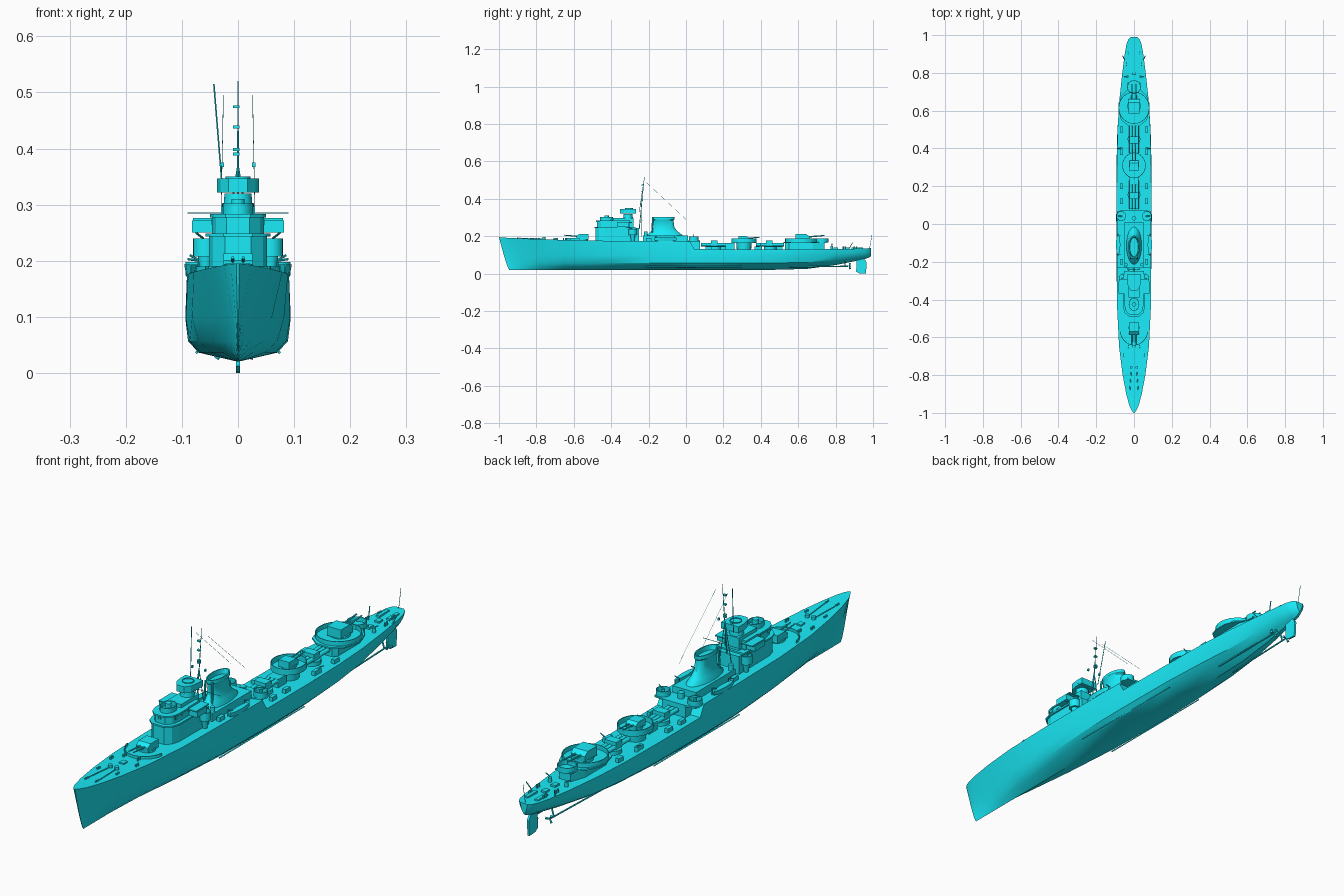
import bpy, bmesh, math
from mathutils import Vector

paint = bpy.data.materials.new("cyan_paint")
paint.diffuse_color = (0.01, 0.84, 0.95, 1)


def make(name, verts, faces, smooth=None):
    me = bpy.data.meshes.new(name)
    me.from_pydata(verts, [], faces)
    me.materials.append(paint)
    bm = bmesh.new()
    bm.from_mesh(me)
    bmesh.ops.recalc_face_normals(bm, faces=bm.faces)
    bm.to_mesh(me)
    bm.free()
    ob = bpy.data.objects.new(name, me)
    bpy.context.collection.objects.link(ob)
    if smooth:
        bpy.context.view_layer.objects.active = ob
        ob.select_set(True)
        bpy.ops.object.shade_smooth_by_angle(angle=math.radians(smooth))
        ob.select_set(False)
    return ob


def loft(name, rings, caps=True, smooth=None):
    n = len(rings[0])
    verts = [p for r in rings for p in r]
    faces = [(i * n + j, i * n + (j + 1) % n, (i + 1) * n + (j + 1) % n, (i + 1) * n + j)
             for i in range(len(rings) - 1) for j in range(n)]
    if caps:
        faces += [tuple(range(n)), tuple(range(len(verts) - n, len(verts)))]
    return make(name, verts, faces, smooth)


def prism(name, outline, z0, z1):
    return loft(name, [[(x, y, z) for x, y in outline] for z in (z0, z1)])


def sym(half):
    # full outline from its right-hand half
    return half + [(-x, y) for x, y in reversed(half) if x > 1e-6]


def box(name, x, y, z, sx, sy, sz):
    a, b = sx / 2, sy / 2
    return prism(name, [(x - a, y - b), (x + a, y - b), (x + a, y + b), (x - a, y + b)], z, z + sz)


def oval(x, y, z, rx, ry, n=20):
    return [(x + rx * math.cos(2 * math.pi * i / n), y + ry * math.sin(2 * math.pi * i / n), z) for i in range(n)]


def cyl(name, x, y, z0, z1, r0, r1=None, n=16):
    r1 = r0 if r1 is None else r1
    return loft(name, [oval(x, y, z0, r0, r0, n), oval(x, y, z1, r1, r1, n)], smooth=35)


def tub(name, x, y, z0, z1, r, ry=None, n=20):
    # open splinter shield with a floor
    ry, t = ry or r, 0.003
    return loft(name, [oval(x, y, z0, r, ry, n), oval(x, y, z1, r, ry, n),
                       oval(x, y, z1, r - t, ry - t, n), oval(x, y, z0 + 0.003, r - t, ry - t, n)], smooth=35)


def tube(name, p0, p1, r0, r1=None, n=8):
    p0, p1 = Vector(p0), Vector(p1)
    q = (p1 - p0).to_track_quat('Z', 'Y')
    ring = lambda c, r: [c + q @ Vector(p) for p in oval(0, 0, 0, r, r, n)]
    return loft(name, [ring(p0, r0), ring(p1, r0 if r1 is None else r1)], smooth=40)


# Hull stations: y, deck z, keel z, then half widths at bilge, turn, waterline, deck
stations = [
    (-1.0, .195, .02, .001, .001, .001, .003), (-.985, .194, .02, .001, .002, .004, .013),
    (-.96, .192, .02, .002, .004, .008, .025), (-.9, .189, .02, .005, .010, .018, .041),
    (-.8, .185, .02, .012, .023, .035, .060), (-.65, .180, .02, .027, .046, .060, .079),
    (-.45, .176, .02, .048, .070, .082, .089), (-.2, .174, .02, .066, .086, .093, .091),
    (.02, .173, .02, .070, .089, .094, .091), (.045, .131, .02, .070, .089, .094, .092),
    (.3, .130, .02, .066, .087, .093, .091), (.5, .130, .021, .052, .077, .088, .087),
    (.65, .130, .026, .034, .062, .076, .078), (.8, .131, .046, .022, .044, .058, .062),
    (.9, .133, .066, .016, .032, .045, .049), (.955, .135, .078, .012, .024, .034, .039),
    (.978, .136, .086, .009, .017, .025, .030), (.99, .136, .094, .003, .008, .012, .016)]
rings = []
for y, zd, zk, *w in stations:
    rake = .055 * max(0, (-.6 - y) / .4) ** 1.5
    half = []
    for x, t in zip([0] + w, (0, .15, .34, .72, None)):
        z = zd if t is None else zk + t * (.128 - zk)
        half.append((x, y + rake * (1 - ((z - zk) / (zd - zk)) ** .8), z))
    rings.append(half + [(-a, b, c) for a, b, c in reversed(half[1:])])
loft("hull", rings, smooth=30)

# Rudder, shafts, propellers, bilge keels
prof = [(.912, .085), (.91, .012), (.925, .002), (.962, 0), (.966, .06), (.95, .085)]
loft("rudder", [[(x, y, z) for y, z in prof] for x in (-.004, .004)])
for s in (-1, 1):
    tube("propeller_shaft", (s * .035, .55, .035), (s * .03, .87, .04), .003)
    tube("shaft_strut", (s * .03, .85, .04), (s * .02, .85, .075), .003)
    for k in range(3):
        a = k * 2.094
        tube("propeller_blade", (s * .03, .873, .04),
             (s * .03 + .016 * math.cos(a), .877, .04 + .016 * math.sin(a)), .002, .005)
    tube("bilge_keel", (s * .074, -.22, .037), (s * .073, .3, .037), .003, n=4)


# Bridge tower, wings and director
def tower(name, y0, y1, w, z0, z1):
    prism(name, sym([(w * .45, y0), (w * .85, y0 + .02), (w, y0 + .05), (w, y1)]), z0, z1)


tower("bridge_base", -.485, -.25, .052, .17, .243)
tower("bridge_deck", -.49, -.27, .058, .243, .249)
tower("bridge_upper", -.475, -.30, .046, .249, .283)
tower("bridge_roof", -.482, -.37, .050, .277, .283)
tub("bridge_rangefinder_tub", 0, -.425, .283, .302, .028, .035)
cyl("bridge_rangefinder", 0, -.425, .283, .31, .012)
box("chart_house", 0, -.335, .249, .06, .11, .048)
cyl("director_column", 0, -.31, .295, .32, .026, .024)
tower("director_house", -.352, -.268, .037, .322, .347)
tub("director_top", 0, -.305, .34, .35, .022)
for s in (-1, 1):
    box("bridge_wing", s * .063, -.335, .25, .038, .06, .022)
    box("bridge_wing_deck", s * .055, -.33, .272, .05, .08, .004)
    tub("signal_tub", s * .058, -.285, .208, .24, .022)
    cyl("signal_tub_post", s * .058, -.285, .172, .21, .008, .014)
    tube("signal_gun", (s * .062, -.285, .24), (s * .075, -.32, .25), .002)
    for y in (-.44, -.40, -.36):
        box("bridge_window", s * .0465, y, .264, .002, .02, .010)
for i in range(-2, 3):
    box("bridge_front_window", i * .008, -.4755, .264, .005, .002, .010)

# Funnel with raked cap
fun = [(.172, -.11, .045, .115), (.205, -.115, .040, .098), (.222, -.115, .032, .075),
       (.245, -.118, .027, .056), (.285, -.122, .026, .055), (.290, -.122, .029, .061),
       (.303, -.122, .028, .061), (.303, -.122, .024, .055), (.285, -.122, .022, .050)]
loft("funnel", [oval(0, y, z, rx, ry, 24) for z, y, rx, ry in fun], smooth=35)
box("funnel_deckhouse", 0, -.11, .17, .10, .24, .033)
for s in (-1, 1):
    tube("steam_pipe", (s * .018, -.182, .2), (s * .014, -.178, .298), .004)
    cyl("deck_ventilator", s * .042, -.215, .2, .225, .009)

# Mast, slanted pole, yards and aerials
tube("mast", (0, -.25, .24), (0, -.222, .52), .0025, .0008)
for s in (-1, 1):
    tube("mast_leg", (s * .028, -.24, .2), (0, -.238, .37), .0015)
    tube("aerial", (s * .026, -.22, .495), (s * .03, 0, .29), .0005, n=4)
    box("yard_block", s * .028, -.24, .367, .006, .008, .008)
tube("slanted_pole", (-.028, -.25, .33), (-.043, -.222, .515), .0014)
tube("yard", (-.09, -.232, .285), (.09, -.232, .285), .001)
for z in (.388, .396, .436, .472):
    box("mast_fitting", -.003, -.234, z, .012, .010, .005)


# Twin gun mounts with faceted shields
def gun(name, y, z, d, k=1.0):
    prof = [(-.040, 0), (.034, 0), (.036, .022), (.018, .036), (-.040, .036)]
    cyl(name + "_base", 0, y, z - .006, z + .004, .036 * k)
    loft(name + "_shield", [[(s * k * .03, y + d * a * k, z + b * k) for a, b in prof] for s in (-1, 1)])
    for s in (-1, 1):
        tube(name + "_barrel", (s * .011 * k, y + d * .02 * k, z + .02 * k),
             (s * .011 * k, y + d * .115 * k, z + .028 * k), .004 * k, .0028 * k)


gun("fore_gun", -.555, .182, -1, .85)
gun("aft_gun", .625, .176, 1)
gun("midship_gun", .31, .174, 1, .75)

# Breakwater ahead of the fore gun
arc = [(math.sin(a), -math.cos(a)) for a in [math.radians(-80 + 10 * i) for i in range(17)]]
line = [(.076 * x, -.555 + .088 * y) for x, y in arc] + [(.073 * x, -.555 + .085 * y) for x, y in reversed(arc)]
prism("breakwater", line, .176, .190)

# Aft gun deckhouse and platform
prism("aft_deckhouse", sym([(.03, .53), (.045, .55), (.045, .68), (.025, .74)]), .125, .17)
prism("aft_platform", sym([(.03, .52), (.068, .55), (.082, .60), (.082, .64), (.066, .68), (.036, .71), (.034, .75)]), .164, .170)
tub("aft_gun_tub", 0, .615, .166, .187, .082, .085, 24)
tub("aft_light_gun_tub", 0, .725, .166, .187, .036)

# Midship platform
cyl("midship_house", 0, .31, .125, .17, .038, .042)
tub("midship_tub", 0, .31, .165, .188, .062, .068, 24)
box("midship_locker", 0, .235, .128, .05, .05, .035)

# Triple torpedo mounts
for y in (.155, .45):
    cyl("torpedo_turntable", 0, y, .128, .146, .034)
    for x in (-.017, 0, .017):
        tube("torpedo_tube", (x, y - .075, .155), (x, y + .075, .155), .0085, n=12)
    box("torpedo_cab", 0, y - .005, .148, .05, .035, .028)

# Light gun platforms behind the funnel break
prism("break_platform", sym([(.06, .01), (.088, .025), (.093, .045), (.088, .068), (.04, .075)]), .172, .178)
box("break_house", 0, .04, .128, .1, .07, .046)
cyl("searchlight_post", 0, .03, .178, .2, .012)
for s in (-1, 1):
    tub("light_gun_tub", s * .068, .042, .174, .198, .026)
    for y, z in ((.042, .18), (.40, .13), (.78, .13)):
        x = s * (.068 if y < .7 else .035)
        cyl("light_gun_pedestal", x, y, z, z + .018, .007)
        tube("light_gun_barrel", (x, y, z + .02), (x + s * .018, y, z + .03), .002)

# Boats, davits, side lockers
for s in (-1, 1):
    sec = [(-1, .1, .6), (-.6, .75, .15), (0, 1, 0), (.6, .75, .15), (1, .1, .6)]
    boat = []
    for t, w, lift in sec:
        x, y, z = s * .084, -.11 + .06 * t, .174 + .008 * lift
        boat.append([(x - .012 * w, y, .193), (x - .008 * w, y, z), (x + .008 * w, y, z), (x + .012 * w, y, .193)])
    loft("ship_boat", boat)
    for y in (-.16, -.06):
        tube("davit", (s * .07, y, .172), (s * .07, y, .2), .002)
        tube("davit_arm", (s * .07, y, .2), (s * .09, y, .203), .002)
    for y in (-.2, .12, .2, .38, .5):
        box("deck_locker", s * .066, y, .172 if y < 0 else .128, .014, .03, .018)
    # Bollards, capstans, anchors on the foredeck
    for y, x in ((-.9, .022), (-.8, .04), (-.7, .055), (-.655, .03), (.84, .04), (.9, .03)):
        z = .132 if y > 0 else .18
        for dy in (0, .012):
            cyl("bollard", s * x, y + dy, z, z + (.014 if y < -.85 or y > 0 else .011), .0035, n=8)
    cyl("capstan", s * .014, -.76, .18, .195, .008)
    tube("anchor_chain", (s * .014, -.765, .186), (s * .022, -.88, .19), .002, n=6)
    # Stern depth charge racks
    box("depth_charge_rack", s * .022, .915, .132, .014, .06, .008)
    tube("stern_davit", (s * .05, .87, .13), (s * .06, .89, .165), .002)

# Hatches and staffs
for y in (-.70, .80, .86):
    box("deck_hatch", 0, y, .178 if y < 0 else .13, .02, .024, .009)
tube("ensign_staff", (0, .98, .13), (0, .995, .21), .001)
